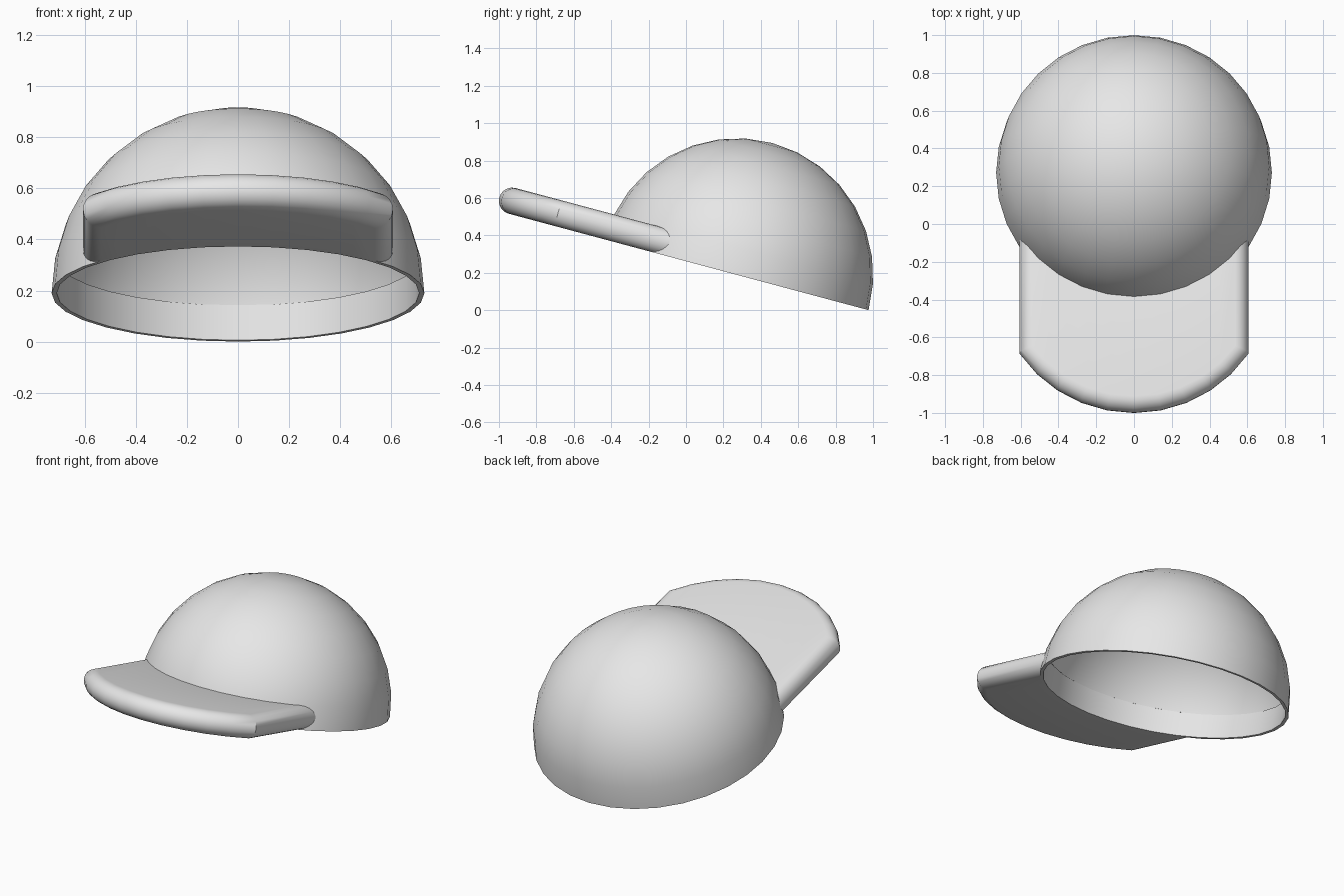
import bpy, bmesh, math
from mathutils import Vector

if "Cube" in bpy.data.objects:
    bpy.data.objects.remove(bpy.data.objects["Cube"])

R = 0.73            # dome radius
T = 0.142           # brim thickness, one ring of the dome
STEP = math.radians(11.25)
TILT = math.radians(-15)
CENTRE = Vector((0, 0.271, 0.189))

grey = bpy.data.materials.new("light grey")
grey.diffuse_color = (0.8, 0.8, 0.8, 1)
grey.use_nodes = True
grey.node_tree.nodes["Principled BSDF"].inputs["Base Color"].default_value = grey.diffuse_color


def finish(bm, name):
    """Turn the bmesh into a tilted, smooth-shaded object."""
    bmesh.ops.recalc_face_normals(bm, faces=bm.faces[:])
    mesh = bpy.data.meshes.new(name)
    bm.to_mesh(mesh)
    bm.free()
    mesh.materials.append(grey)
    ob = bpy.data.objects.new(name, mesh)
    bpy.context.collection.objects.link(ob)
    ob.location = CENTRE
    ob.rotation_euler.x = TILT
    bpy.ops.object.select_all(action='DESELECT')
    ob.select_set(True)
    bpy.context.view_layer.objects.active = ob
    bpy.ops.object.shade_smooth_by_angle(angle=math.radians(30))
    return ob


# Crown: upper half of a sphere, with a rim turned in and up as a sweatband
bm = bmesh.new()
bmesh.ops.create_uvsphere(bm, u_segments=32, v_segments=16, radius=R)
bmesh.ops.delete(bm, geom=[v for v in bm.verts if v.co.z < -0.001], context='VERTS')
edges = [e for e in bm.edges if e.is_boundary]
for scale, lift in ((0.71 / R, 0), (1, T)):
    geom = bmesh.ops.extrude_edge_only(bm, edges=edges)["geom"]
    for v in (g for g in geom if isinstance(g, bmesh.types.BMVert)):
        v.co = Vector((v.co.x * scale, v.co.y * scale, v.co.z + lift))
    edges = [g for g in geom if isinstance(g, bmesh.types.BMEdge) and g.is_boundary]
finish(bm, "crown")

# Brim: slab with a half-round edge, curved front, ending in the crown
bm = bmesh.new()
HALF_W = R * math.sin(5 * STEP)
FRONT_Y = -0.603
LAYERS = 10
rows = []
for i in range(LAYERS + 1):
    a = math.pi * (i / LAYERS - 0.5)
    inset = T / 2 * (1 - math.cos(a))
    z = T / 2 * (1 + math.sin(a))
    r = R - inset
    end = math.asin((HALF_W - inset) / r)
    front, back = [], []
    for k in range(-5, 6):
        x = r * math.sin(end * k / 5)
        y = FRONT_Y - r * math.cos(end * k / 5)
        front.append(bm.verts.new((x, y, z)))
        back.append(bm.verts.new((x, -math.sqrt(0.724 ** 2 - z * z - x * x), z)))
    rows.append((front, back))

# Rounded front and side walls
for (f0, b0), (f1, b1) in zip(rows, rows[1:]):
    lo = [b0[0]] + f0 + [b0[-1]]
    hi = [b1[0]] + f1 + [b1[-1]]
    for j in range(len(lo) - 1):
        bm.faces.new((lo[j], lo[j + 1], hi[j + 1], hi[j]))
# Flat top and underside
for f, b in (rows[0], rows[-1]):
    for j in range(10):
        bm.faces.new((f[j], f[j + 1], b[j + 1], b[j]))
finish(bm, "brim")
